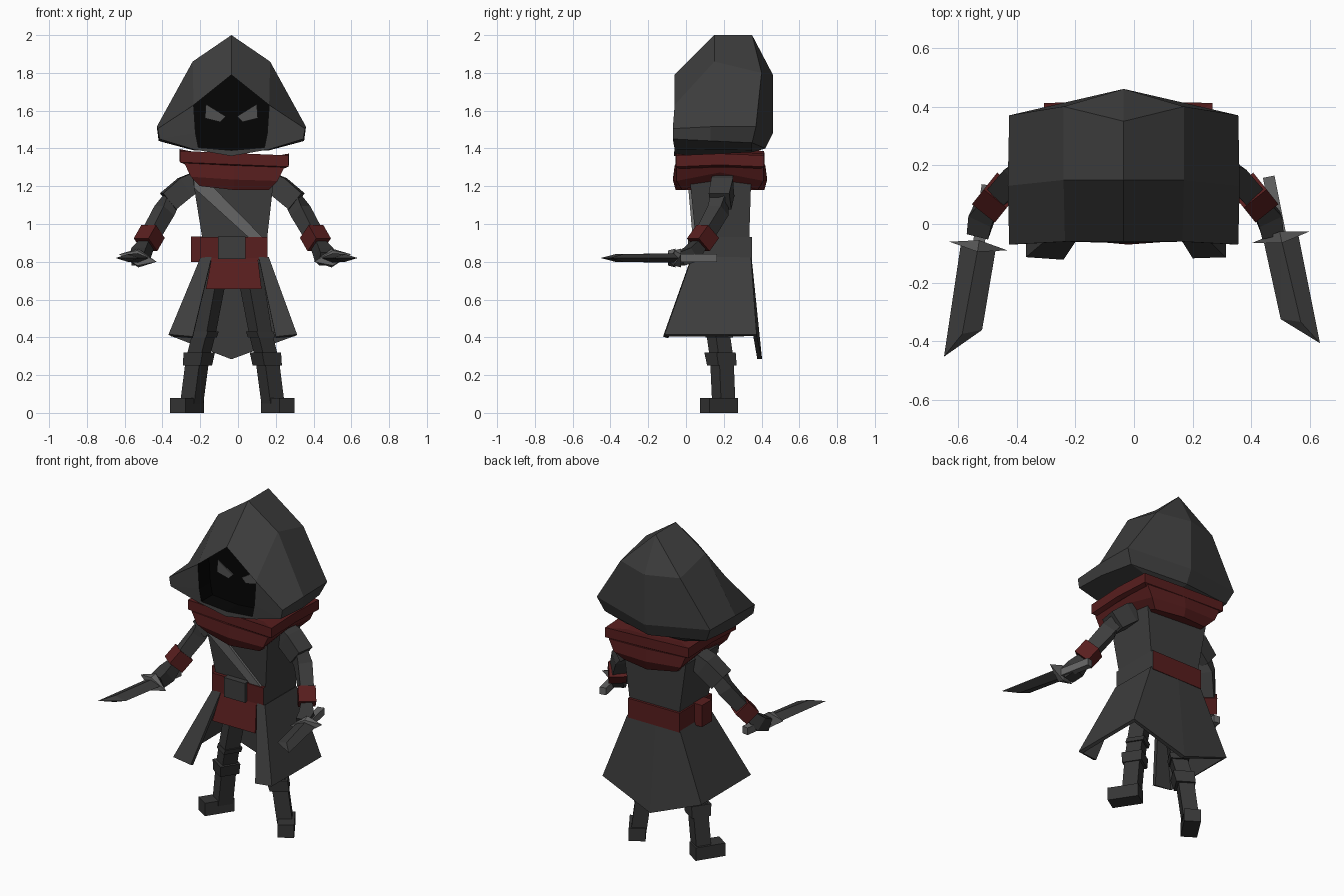
import bpy, bmesh, math
from mathutils import Vector

cube = bpy.data.objects.get("Cube")
if cube:
    bpy.data.objects.remove(cube, do_unlink=True)

MID = -0.035  # centre line of the figure


def material(name, r, g, b):
    m = bpy.data.materials.new(name)
    m.use_nodes = True
    m.diffuse_color = (r, g, b, 1)
    bsdf = next(n for n in m.node_tree.nodes if n.type == 'BSDF_PRINCIPLED')
    bsdf.inputs["Base Color"].default_value = (r, g, b, 1)
    bsdf.inputs["Roughness"].default_value = 0.9
    return m


CLOTH = material("charcoal cloth", .047, .047, .047)
TROUSER = material("dark trousers", .036, .036, .036)
RED = material("dark red cloth", .098, .013, .013)
STRAP = material("grey leather", .14, .14, .14)
BLACK = material("shadow black", .0015, .0015, .0015)
EYE = material("eye grey", .08, .08, .08)
BLADE = material("dark blade", .042, .042, .042)
STEEL = material("steel grey", .13, .13, .13)


def finish(name, bm, *mats):
    bmesh.ops.remove_doubles(bm, verts=bm.verts, dist=0.0005)
    bmesh.ops.recalc_face_normals(bm, faces=bm.faces)
    me = bpy.data.meshes.new(name)
    bm.to_mesh(me)
    bm.free()
    for m in mats:
        me.materials.append(m)
    ob = bpy.data.objects.new(name, me)
    bpy.context.collection.objects.link(ob)
    return ob


def hull(name, points, mat):
    bm = bmesh.new()
    for p in points:
        bm.verts.new(p)
    res = bmesh.ops.convex_hull(bm, input=bm.verts)
    junk = [g for g in res["geom_interior"] if isinstance(g, bmesh.types.BMVert)]
    bmesh.ops.delete(bm, geom=junk, context='VERTS')
    bmesh.ops.dissolve_limit(bm, angle_limit=0.02, verts=bm.verts, edges=bm.edges)
    return finish(name, bm, mat)


def box(name, x0, x1, y0, y1, z0, z1, mat):
    return hull(name, [(x, y, z) for x in (x0, x1) for y in (y0, y1) for z in (z0, z1)], mat)


def loft(name, rings, *mats):
    """Skin equal-sized rings of points and cap both ends."""
    bm = bmesh.new()
    rows = [[bm.verts.new(p) for p in r] for r in rings]
    n = len(rows[0])
    for a, b in zip(rows, rows[1:]):
        for i in range(n):
            bm.faces.new((a[i], a[(i + 1) % n], b[(i + 1) % n], b[i]))
    bm.faces.new(rows[0])
    bm.faces.new(rows[-1])
    return finish(name, bm, *mats)


def rect(x0, x1, y0, y1, z):
    return [(x0, y0, z), (x1, y0, z), (x1, y1, z), (x0, y1, z)]


def limb(name, stops, mat):
    """Square tube through (x, y, z, width) stops, cut square to its path."""
    pts = [Vector(s[:3]) for s in stops]
    rings = []
    for i, p in enumerate(pts):
        q = (pts[min(i + 1, len(pts) - 1)] - pts[max(i - 1, 0)]).to_track_quat('Z', 'Y')
        h = stops[i][3] / 2
        rings.append([p + q @ Vector((a * h, b * h, 0)) for a, b in ((-1, -1), (1, -1), (1, 1), (-1, 1))])
    return loft(name, rings, mat)


# Hood: both halves from named points, with a dark recess for the face
half = dict(
    t0=(0, -.06, 1.79), s0=(.2, -.06, 1.63), w0=(.39, -.07, 1.505), l0=(.38, -.07, 1.45),
    c0=(0, -.065, 1.36), o1=(.19, -.06, 1.48), o2=(.175, -.06, 1.405), o3=(0, -.06, 1.39),
    t1=(0, .15, 2.0), s1=(.205, .15, 1.86), w1=(.395, .13, 1.515), l1=(.385, .13, 1.44),
    t2=(0, .35, 2.0), s2=(.205, .40, 1.80), w2=(.39, .37, 1.515), l2=(.35, .35, 1.43),
    m=(0, .46, 1.79), n=(0, .46, 1.48), k=(0, .42, 1.40),
    b0=(.2, -.06, 1.395), b1=(.2, .35, 1.39), k0=(0, .35, 1.38))
shell = ["t0 s0 s1 t1", "s0 w0 w1 s1", "w0 l0 l1 w1", "t1 s1 s2 t2", "s1 w1 w2 s2", "w1 l1 l2 w2",
         "t2 s2 m", "s2 w2 n m", "w2 l2 k n", "s0 w0 l0 o1", "o1 l0 b0 o2", "o2 b0 c0 o3",
         "l0 l1 l2 b1 b0", "b0 b1 k0 c0", "l2 k k0 b1"]
rim = ["t0", "s0", "o1", "o2", "o3"]
bm = bmesh.new()
for s in (-1, 1):
    V = {k: bm.verts.new((MID + s * p[0], p[1], p[2])) for k, p in half.items()}
    deep = {k: bm.verts.new((V[k].co.x, .05, V[k].co.z)) for k in rim}
    for f in shell:
        bm.faces.new([V[k] for k in f.split()])
    for a, b in zip(rim, rim[1:]):
        bm.faces.new((V[a], V[b], deep[b], deep[a])).material_index = 1
    bm.faces.new([deep[k] for k in rim]).material_index = 1
finish("hood", bm, CLOTH, BLACK)

# Slanted eyes
for s, side in ((1, "left"), (-1, "right")):
    outline = [(.135, 1.635), (.03, 1.57), (.06, 1.54), (.14, 1.56)]
    hull(side + "_eye", [(MID + s * x, y, z) for x, z in outline for y in (.042, .05)], EYE)


# Scarf: two boxy wraps whose edges dip at front and back
def scarf_ring(rx, ry, z, dip, corner):
    ring = []
    for i in range(8):
        a = math.pi / 4 * i
        grow = corner if i % 2 else 1
        c, s = math.cos(a) * grow, math.sin(a) * grow
        ring.append((-.02 + rx * c, .18 + ry * s, z - dip * min(1, abs(s)) - .012 * c))
    return ring


loft("scarf_upper_wrap", [scarf_ring(.25, .21, 1.31, .02, 1.3), scarf_ring(.29, .235, 1.325, .01, 1.4),
                          scarf_ring(.29, .235, 1.385, .01, 1.4), scarf_ring(.2, .18, 1.365, 0, 1.3)], RED)
loft("scarf_lower_wrap", [scarf_ring(.215, .235, 1.25, .07, 1.2), scarf_ring(.25, .25, 1.285, .05, 1.3),
                          scarf_ring(.275, .24, 1.34, .03, 1.36)], RED)

# Torso, shoulder strap and belt
loft("torso", [rect(-.19, .155, .05, .335, .79), rect(-.19, .155, .05, .335, .93),
               rect(-.24, .19, .02, .345, 1.24), rect(-.15, .1, .08, .3, 1.34)], CLOTH)
strap_line = [(-.235, 1.235, .01), (-.17, 1.235, .008), (.13, .93, .035),
              (.055, .93, .035), (-.232, 1.19, .012)]
hull("shoulder_strap", [(x, y + d, z) for x, z, y in strap_line for d in (0, .03)], STRAP)
belt = loft("belt", [rect(-.2, .155, .03, .35, .81), rect(-.2, .155, .03, .35, .93)], RED, CLOTH)
for f in belt.data.polygons:
    f.material_index = 1 if f.normal.x > .5 else 0
box("buckle", -.105, .04, .01, .06, .815, .935, CLOTH)
box("belt_pouch", -.25, -.19, .1, .2, .8, .935, RED)
hull("front_cloth", [(x, y + d, z) for x, y, z in ((-.14, .03, .82), (.105, .03, .82),
                     (-.17, -.01, .655), (.125, -.01, .655)) for d in (0, .02)], RED)

# Flared skirt, open at the front with a point behind
top = [(-.14, .04, .82), (-.19, .04, .82), (-.19, .335, .82), (MID, .335, .82),
       (.155, .335, .82), (.155, .04, .82), (.11, .04, .82)]
hem = [(-.24, -.11, .4), (-.36, -.105, .41), (-.36, .365, .41), (MID, .39, .285),
       (.305, .365, .41), (.305, -.105, .41), (.2, -.105, .4)]
bm = bmesh.new()
rows = [[bm.verts.new(p) for p in r] for r in (top, hem)]
for i in range(len(top) - 1):
    bm.faces.new((rows[0][i], rows[0][i + 1], rows[1][i + 1], rows[1][i]))
skirt = finish("skirt", bm, CLOTH)
thick = skirt.modifiers.new("thickness", 'SOLIDIFY')
thick.thickness = .025
thick.offset = 0


# Daggers: flat diamond blade with an angled tip, cross guard and grip
def dagger(side, s, base, direction, length):
    d = Vector(direction).normalized()
    out = Vector((-d.y, d.x, 0)) * s
    base = Vector(base)

    def at(u, v, w):
        return base + d * u + out * v + Vector((0, 0, w))
    hull(side + "_blade", [at(0, .06, 0), at(0, -.06, 0), at(0, 0, .025), at(0, 0, -.025),
                           at(length * .72, -.055, 0), at(length * .78, .01, .02),
                           at(length * .78, .01, -.02), at(length, .06, 0)], BLADE)
    hull(side + "_guard", [at(u, v, w) for u, v, w in ((0, .1, .02), (0, -.1, -.02), (-.02, 0, .05),
                           (.02, 0, .04), (-.02, 0, -.05), (.02, 0, -.04))], STEEL)
    hull(side + "_grip", [at(u, v, w) for u in (-.21, .01) for v in (-.02, .02)
                          for w in (-.022, .022)], STEEL)


dagger("left", 1, (.5, -.045, .82), (.2, -1, 0), .38)
dagger("right", -1, (-.53, -.075, .82), (-.15, -1, 0), .39)

# Arms, and legs with the feet turned out, mirrored about the centre line
for s, side in ((1, "left"), (-1, "right")):
    def X(d):
        return MID + .005 + s * d

    limb(side + "_sleeve", [(X(.17), .2, 1.235, .1), (X(.25), .195, 1.195, .115),
                            (X(.34), .18, 1.12, .11)], CLOTH)
    limb(side + "_forearm", [(X(.31), .18, 1.15, .08), (X(.36), .17, 1.07, .085),
                             (X(.45), .08, .91, .075)], CLOTH)
    limb(side + "_bracer", [(X(.42), .115, .96, .1), (X(.46), .065, .89, .1)], RED)
    limb(side + "_hand", [(X(.45), .075, .9, .06), (X(.485), .03, .84, .085),
                          (X(.5), -.03, .815, .075)], TROUSER)

    def leg_ring(d, y, z, w, depth):
        turn = math.radians(33) * s
        c, n = math.cos(turn), math.sin(turn)
        return [(X(d) + a * c - b * n, y + a * n + b * c, z)
                for a, b, _ in rect(-w / 2, w / 2, -depth / 2, depth / 2, z)]

    loft(side + "_leg", [leg_ring(.215, .2, .05, .088, .09), leg_ring(.185, .19, .28, .09, .09),
                         leg_ring(.15, .17, .42, .09, .09), leg_ring(.075, .18, .84, .1, .1)], TROUSER)
    loft(side + "_knee_cuff", [leg_ring(.185, .19, .25, .11, .115),
                               leg_ring(.175, .18, .32, .12, .12)], TROUSER)
    loft(side + "_thigh_band", [leg_ring(.155, .175, .4, .105, .105),
                                leg_ring(.145, .175, .43, .105, .105)], TROUSER)
    loft(side + "_boot", [leg_ring(.24, .175, 0, .095, .18),
                          leg_ring(.24, .175, .08, .095, .18)], TROUSER)
